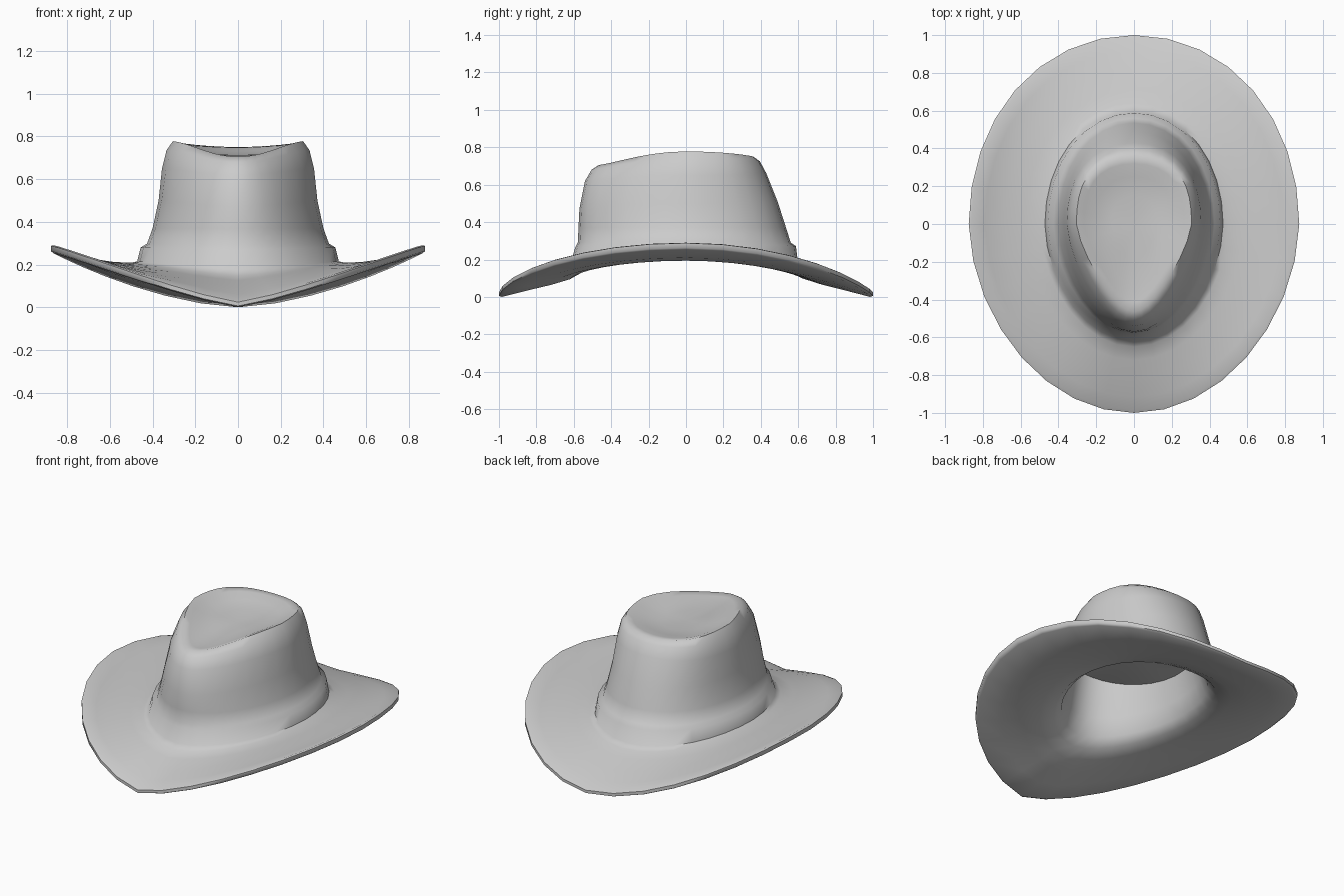
import bpy
import bmesh
import math

if "Cube" in bpy.data.objects:
    bpy.data.objects.remove(bpy.data.objects["Cube"], do_unlink=True)

SEGMENTS = 32

felt = bpy.data.materials.new("grey felt")
felt.use_nodes = True
felt.diffuse_color = (0.6, 0.6, 0.6, 1)
felt.node_tree.nodes["Principled BSDF"].inputs["Base Color"].default_value = (0.6, 0.6, 0.6, 1)


def ring_points(half_width, front, back, z_side, z_front, z_back, taper):
    """Egg-shaped ring, narrow in front and full behind, with its own height on each side."""
    points = []
    for i in range(SEGMENTS):
        t = 2 * math.pi * i / SEGMENTS
        c, s = math.cos(t), math.sin(t)
        if s > 0:
            depth, z_end, power = back, z_back, 1.6
            width = half_width * (1 + 0.65 * taper * s * s)
        else:
            depth, z_end, power = front, z_front, 1.0 + 4 * taper
            width = half_width * (1 - taper * (-s) ** 1.2)
        side = abs(c) ** power
        points.append((width * c, depth * s, z_side * side + z_end * (1 - side)))
    return points


def loft(name, rings, first_tip, last_tip):
    """Skin the rings into one closed shell with a fan at either end."""
    bm = bmesh.new()
    loops = [[bm.verts.new(p) for p in ring_points(*r)] for r in rings]
    first, last = bm.verts.new(first_tip), bm.verts.new(last_tip)
    for i in range(SEGMENTS):
        j = (i + 1) % SEGMENTS
        for low, high in zip(loops, loops[1:]):
            bm.faces.new((low[i], low[j], high[j], high[i]))
        bm.faces.new((loops[0][j], loops[0][i], first))
        bm.faces.new((loops[-1][i], loops[-1][j], last))
    mesh = bpy.data.meshes.new(name)
    bm.to_mesh(mesh)
    bm.free()
    mesh.materials.append(felt)
    obj = bpy.data.objects.new(name, mesh)
    bpy.context.collection.objects.link(obj)
    bpy.ops.object.select_all(action='DESELECT')
    obj.select_set(True)
    bpy.context.view_layer.objects.active = obj
    bpy.ops.object.shade_smooth_by_angle(angle=math.radians(60))


# Half width, front, back, side/front/back heights, front taper
lining = [
    (0.310, 0.440, 0.400, 0.480, 0.570, 0.420, 0.15),  # ceiling edge
    (0.340, 0.480, 0.440, 0.340, 0.320, 0.310, 0.10),
    (0.365, 0.500, 0.490, 0.240, 0.200, 0.210, 0.06),  # head opening
    (0.410, 0.540, 0.530, 0.204, 0.140, 0.150, 0.06),
]
brim = [
    (0.500, 0.620, 0.620, 0.194, 0.095, 0.100, 0.06),  # underside
    (0.600, 0.720, 0.720, 0.194, 0.065, 0.068, 0.06),
    (0.720, 0.850, 0.850, 0.210, 0.034, 0.035, 0.06),
    (0.862, 0.985, 0.985, 0.252, 0.000, 0.000, 0.06),
    (0.875, 1.000, 1.000, 0.262, 0.006, 0.006, 0.06),  # rim
    (0.875, 1.000, 1.000, 0.288, 0.024, 0.024, 0.06),
    (0.862, 0.985, 0.985, 0.290, 0.032, 0.032, 0.06),
    (0.790, 0.915, 0.915, 0.257, 0.060, 0.060, 0.06),  # upper side
    (0.690, 0.820, 0.820, 0.228, 0.094, 0.094, 0.06),
    (0.580, 0.720, 0.710, 0.212, 0.125, 0.128, 0.06),
    (0.500, 0.650, 0.640, 0.209, 0.148, 0.152, 0.06),
]
crown = [
    (0.472, 0.620, 0.600, 0.215, 0.178, 0.172, 0.06),  # band
    (0.456, 0.590, 0.588, 0.280, 0.270, 0.272, 0.07),
    (0.426, 0.578, 0.560, 0.298, 0.292, 0.290, 0.08),
    (0.400, 0.575, 0.535, 0.370, 0.370, 0.370, 0.10),  # wall
    (0.372, 0.570, 0.490, 0.500, 0.470, 0.510, 0.14),
    (0.356, 0.540, 0.430, 0.650, 0.620, 0.660, 0.24),  # shoulder
    (0.335, 0.505, 0.395, 0.735, 0.680, 0.725, 0.34),
    (0.305, 0.465, 0.360, 0.778, 0.706, 0.750, 0.42),  # ridge
    (0.265, 0.415, 0.320, 0.762, 0.702, 0.748, 0.42),
    (0.210, 0.340, 0.250, 0.735, 0.700, 0.732, 0.38),  # dent
    (0.120, 0.200, 0.150, 0.718, 0.702, 0.718, 0.30),
]
loft("hat", lining + brim + crown, (0, -0.02, 0.49), (0, -0.02, 0.712))
